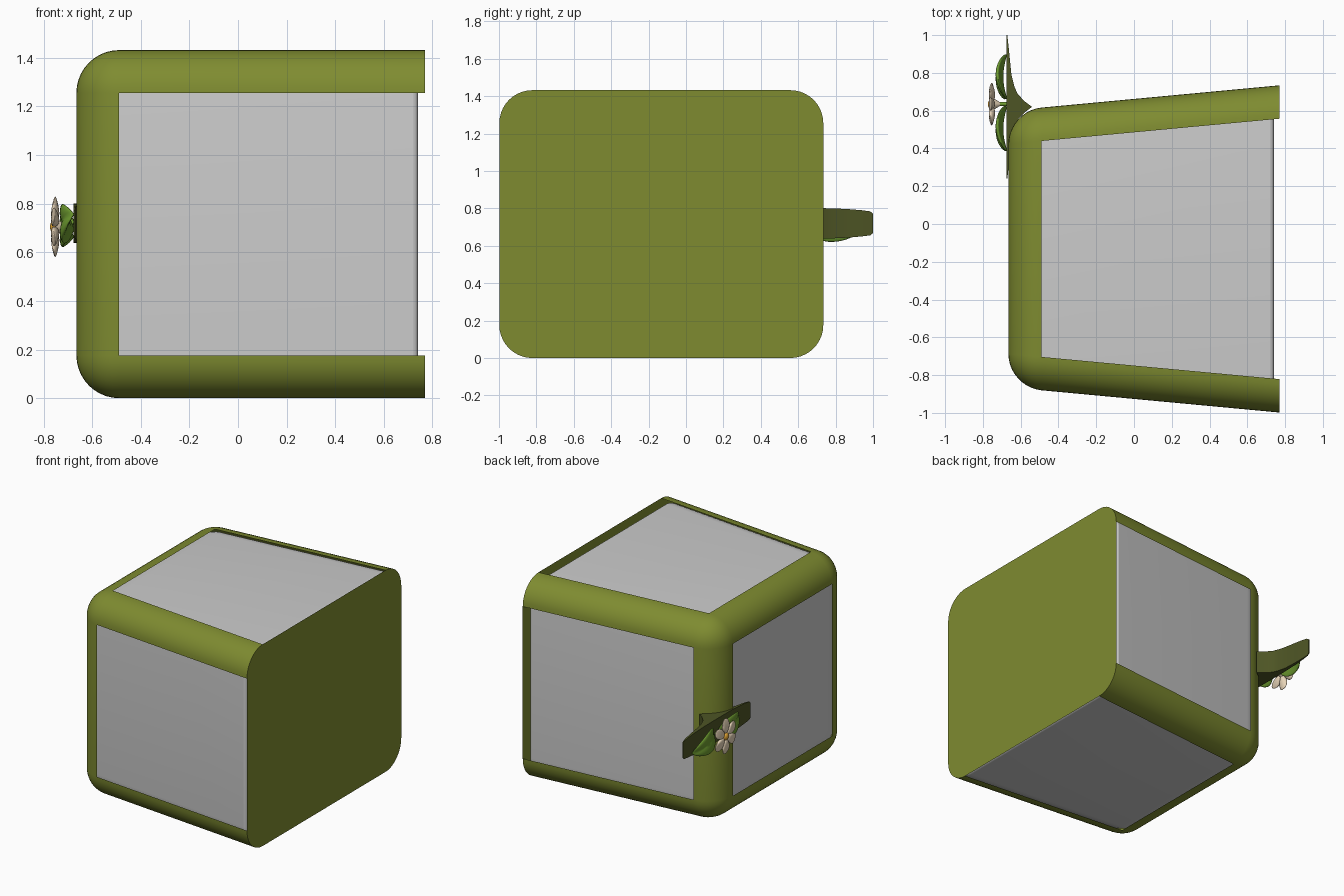
import bpy, bmesh, math
from mathutils import Matrix, Vector

if "Cube" in bpy.data.objects:
    bpy.data.objects.remove(bpy.data.objects["Cube"])


def material(name, rgb):
    m = bpy.data.materials.new(name)
    m.diffuse_color = (*rgb, 1)
    m.use_nodes = True
    m.node_tree.nodes["Principled BSDF"].inputs["Base Color"].default_value = m.diffuse_color
    return m


GREEN = material("olive_green", (0.21, 0.26, 0.03))
DARK = material("dark_olive", (0.075, 0.09, 0.018))
LEAF = material("leaf_green", (0.16, 0.34, 0.03))
PETAL = material("petal_cream", (0.80, 0.66, 0.48))
CORE = material("flower_orange", (0.85, 0.42, 0.04))


def finish(bm, name, mat=None, angle=35):
    bmesh.ops.recalc_face_normals(bm, faces=bm.faces[:])
    me = bpy.data.meshes.new(name)
    bm.to_mesh(me)
    bm.free()
    ob = bpy.data.objects.new(name, me)
    bpy.context.collection.objects.link(ob)
    if mat:
        me.materials.append(mat)
    bpy.ops.object.select_all(action='DESELECT')
    ob.select_set(True)
    bpy.context.view_layer.objects.active = ob
    bpy.ops.object.shade_smooth_by_angle(angle=math.radians(angle))
    return ob


def rounded_wedge(inset, x1, radius):
    """Tapered block with every edge rounded except those of the right face."""
    bm = bmesh.new()
    bmesh.ops.create_cube(bm, size=2)
    for v in bm.verts:
        right = v.co.x > 0
        half = (0.866 if right else 0.732) - inset
        v.co = (x1 if right else -0.665 + inset,
                -0.132 + half * v.co.y,
                0.716 + (0.716 - inset) * v.co.z)
    edges = [e for e in bm.edges if any(v.co.x < 0 for v in e.verts)]
    bmesh.ops.bevel(bm, geom=edges, offset=radius, segments=10, profile=0.5,
                    affect='EDGES', clamp_overlap=True)
    return bm


# frame shell: five windows opened, right face kept as the closed panel
bm = rounded_wedge(0, 0.769, 0.176)
bm.normal_update()
windows = [f for f in bm.faces if f.calc_area() > 0.6 and f.normal.x < 0.9]
bmesh.ops.delete(bm, geom=windows, context='FACES_ONLY')
finish(bm, "frame", GREEN)

# grey inner block, slightly recessed
block = finish(rounded_wedge(0.03, 0.74, 0.146), "inner_block")
bev = block.modifiers.new("soft_edge", 'BEVEL')
bev.width, bev.segments, bev.limit_method = 0.02, 3, 'ANGLE'

# tie strip: flat outside, flaring inwards to the corner
half_profile = [(0.38, -0.671, 0.052), (0.365, -0.669, 0.064), (0.32, -0.664, 0.07),
                (0.25, -0.657, 0.076), (0.17, -0.649, 0.08), (0.11, -0.634, 0.081),
                (0.07, -0.617, 0.081), (0.03, -0.58, 0.081), (0.0, -0.54, 0.081)]
stations = [(-d, x, h) for d, x, h in half_profile]
stations += [(d, x, h) for d, x, h in half_profile[-2::-1]]
bm = bmesh.new()
rings = []
for d, x, h in stations:
    rings.append([bm.verts.new((px, 0.62 + d, 0.72 + pz))
                  for px, pz in ((-0.676, -h), (x, -h), (x, h), (-0.676, h))])
for a, b in zip(rings, rings[1:]):
    for i in range(4):
        j = (i + 1) % 4
        bm.faces.new((a[i], a[j], b[j], b[i]))
bm.faces.new(rings[0])
bm.faces.new(rings[-1])
finish(bm, "tie_strip", DARK)


# leaves: arched blades with a centre crease
def leaf(name, cy, cz, angle):
    bm = bmesh.new()
    bmesh.ops.create_uvsphere(bm, u_segments=24, v_segments=14, radius=1)
    along = Vector((0, math.cos(angle), math.sin(angle)))
    across = Vector((0, -math.sin(angle), math.cos(angle)))
    for v in bm.verts:
        t, s, n = v.co
        out = 0.016 * n + 0.032 * (1 - t * t) - 0.014 * (1 - abs(s)) ** 2
        v.co = (Vector((-0.69 - out, cy, cz)) + along * 0.122 * t
                + across * 0.076 * s * (1 - 0.3 * t))
    finish(bm, name, LEAF, 60)


leaf("leaf_lower", 0.78, 0.695, math.radians(-15))
leaf("leaf_upper", 0.505, 0.725, math.radians(165))

# flower: six petals around a domed centre, on a short stem
CENTRE = Vector((-0.752, 0.635, 0.705))
for k in range(6):
    bm = bmesh.new()
    bmesh.ops.create_uvsphere(bm, u_segments=16, v_segments=10, radius=1)
    for v in bm.verts:
        x, y, z = v.co
        v.co = (0.012 * x * (1.3 - 0.6 * z) - 0.008 * y * y, 0.034 * y * (1 + 0.25 * z),
                0.072 + 0.053 * z)
    bm.transform(Matrix.Translation(CENTRE) @ Matrix.Rotation(k * math.pi / 3, 4, 'X'))
    finish(bm, f"petal_{k + 1}", PETAL, 60)

bm = bmesh.new()
bmesh.ops.create_uvsphere(bm, u_segments=16, v_segments=10, radius=1)
bm.transform(Matrix.Translation(CENTRE) @ Matrix.Diagonal((0.022, 0.028, 0.028, 1)))
finish(bm, "flower_centre", CORE, 60)

bm = bmesh.new()
bmesh.ops.create_cone(bm, cap_ends=True, segments=16, radius1=0.01, radius2=0.035, depth=0.04)
bm.transform(Matrix.Translation((-0.73, 0.635, 0.705)) @ Matrix.Rotation(-math.pi / 2, 4, 'Y'))
finish(bm, "flower_base", PETAL)

bm = bmesh.new()
bmesh.ops.create_cone(bm, cap_ends=True, segments=12, radius1=0.01, radius2=0.01, depth=0.05)
bm.transform(Matrix.Translation((-0.695, 0.635, 0.705)) @ Matrix.Rotation(-math.pi / 2, 4, 'Y'))
finish(bm, "flower_stem", LEAF)
